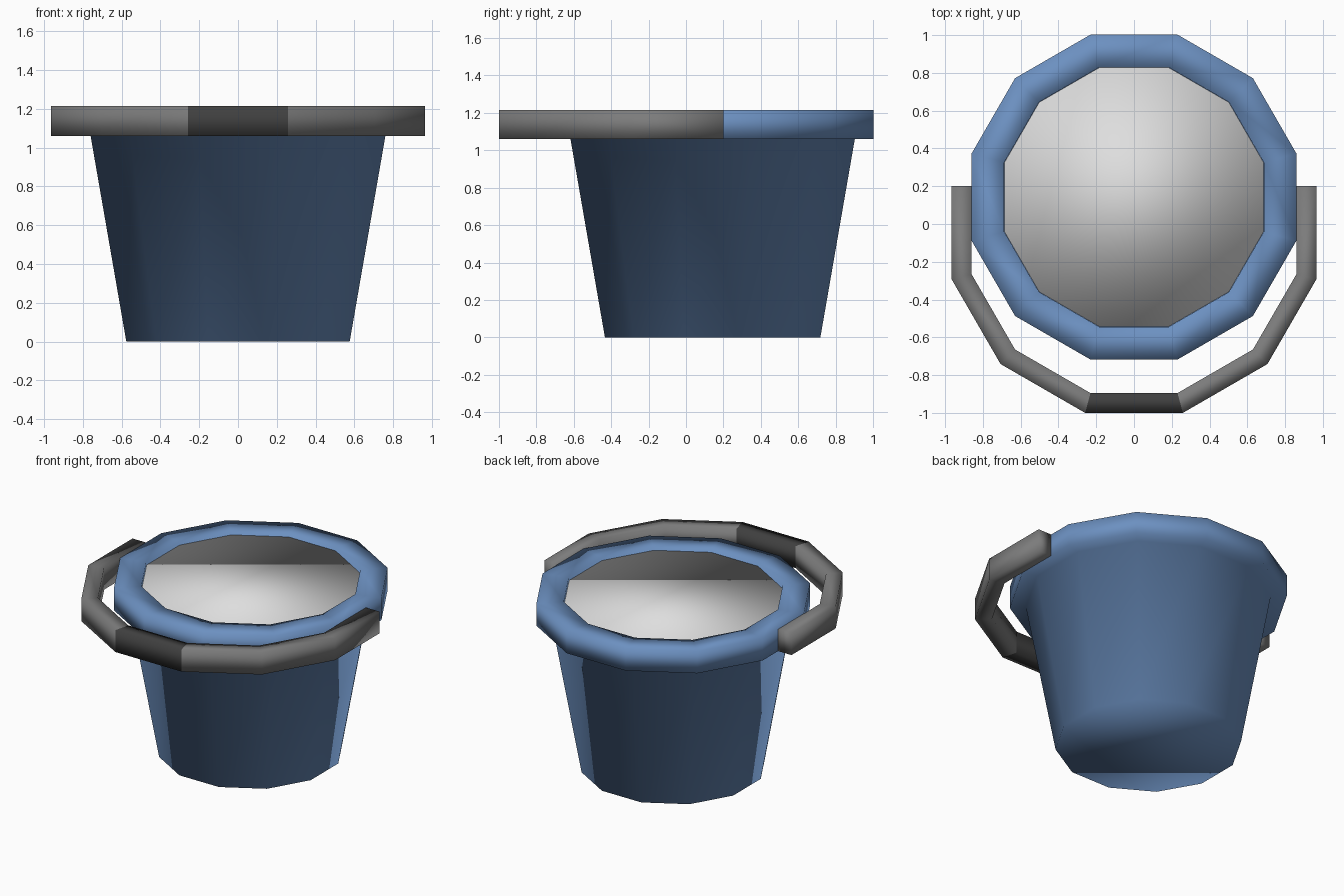
import bpy, bmesh, math

if "Cube" in bpy.data.objects:
    bpy.data.objects.remove(bpy.data.objects["Cube"])

SIDES = 12
COS = math.cos(math.pi / SIDES)
BUCKET_Y = 0.1425      # bucket centre
HANDLE_Y = -0.035      # handle arc centre
Z0, Z1 = 1.06, 1.215   # rim and handle heights


def material(name, rgb):
    m = bpy.data.materials.new(name)
    m.diffuse_color = (*rgb, 1)
    m.use_nodes = True
    m.node_tree.nodes["Principled BSDF"].inputs["Base Color"].default_value = m.diffuse_color
    return m


blue = material("bucket_blue", (0.15, 0.28, 0.53))
grey = material("handle_grey", (0.20, 0.20, 0.20))
dark = material("grip_dark_grey", (0.05, 0.05, 0.05))
pale = material("contents_pale_grey", (0.73, 0.73, 0.73))


def finish(bm, name, mat):
    bmesh.ops.recalc_face_normals(bm, faces=bm.faces[:])
    for f in bm.faces:
        f.smooth = True
    me = bpy.data.meshes.new(name)
    bm.to_mesh(me)
    bm.free()
    me.materials.append(mat)
    ob = bpy.data.objects.new(name, me)
    bpy.context.collection.objects.link(ob)
    return ob


def lathe(name, profile, mat):
    """Twelve-sided turned solid; the profile lists (apothem, z), capped at both ends."""
    bm = bmesh.new()
    rings = []
    for a, z in profile:
        r = a / COS
        rings.append([bm.verts.new((r * math.cos(math.radians(15 + 30 * k)),
                                    BUCKET_Y + r * math.sin(math.radians(15 + 30 * k)), z))
                      for k in range(SIDES)])
    for lo, hi in zip(rings, rings[1:]):
        for k in range(SIDES):
            n = (k + 1) % SIDES
            bm.faces.new((lo[k], lo[n], hi[n], hi[k]))
    bm.faces.new(rings[0])
    bm.faces.new(rings[-1])
    return finish(bm, name, mat)


def bar(name, pairs, mat, cap_start=False):
    """Box-section bar through (outer, inner) plan points."""
    bm = bmesh.new()
    rings = []
    for (ox, oy), (ix, iy) in pairs:
        rings.append([bm.verts.new(c) for c in
                      ((ox, oy, Z0), (ox, oy, Z1), (ix, iy, Z1), (ix, iy, Z0))])
    for a, b in zip(rings, rings[1:]):
        for k in range(4):
            n = (k + 1) % 4
            bm.faces.new((a[k], a[n], b[n], b[k]))
    if cap_start:
        bm.faces.new(rings[0])
    return finish(bm, name, mat)


def arc_point(apothem, deg):
    r = apothem / COS
    t = math.radians(deg)
    return (r * math.cos(t), HANDLE_Y + r * math.sin(t))


# Bucket: tapered wall, overhanging rim and hollow inside
lathe("bucket", [(0.576, 0), (0.76, Z0), (0.86, Z0), (0.86, Z1),
                 (0.688, Z1), (0.53, 0.06)], blue)

# Contents filling the bucket to just under the rim
lathe("contents", [(0.535, 0.08), (0.687, 1.195)], pale)

# Handle: two side arms and the grip at the front
OUT, INN = 0.965, 0.86
for side, s in (("left", -1), ("right", 1)):
    pts = [((OUT, 0.2), (INN, 0.2))]
    pts += [(arc_point(OUT, d), arc_point(INN, d)) for d in (-15, -45, -75)]
    pts = [((s * o[0], o[1]), (s * i[0], i[1])) for o, i in pts]
    bar("handle_arm_" + side, pts, grey, cap_start=True)
bar("handle_grip", [(arc_point(OUT, d), arc_point(INN, d)) for d in (-75, -105)], dark)
